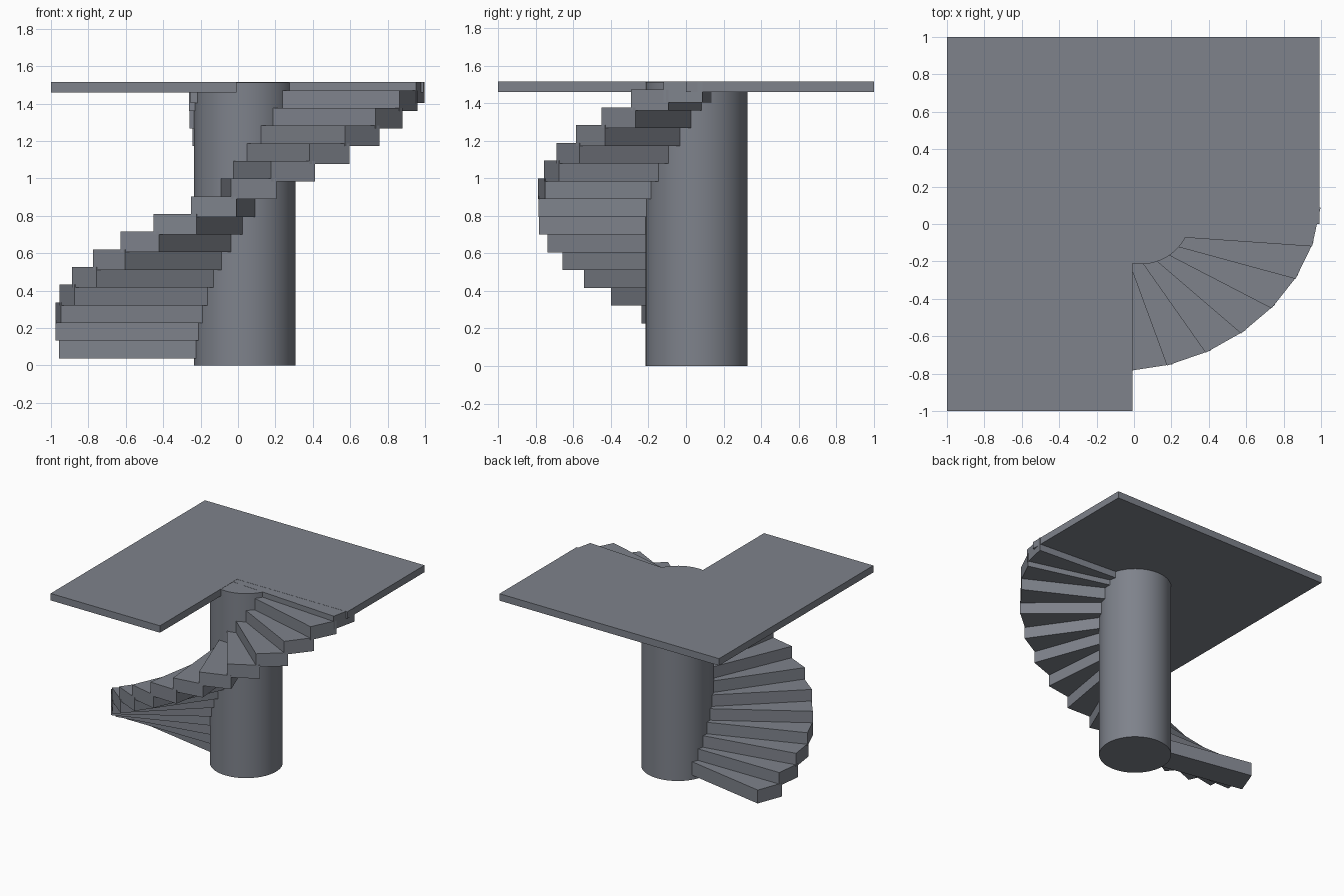
import bpy, bmesh
from math import sin, cos, radians, hypot, atan2

if "Cube" in bpy.data.objects:
    bpy.data.objects.remove(bpy.data.objects["Cube"])

TOP = 1.515

# dark slate grey
slate = bpy.data.materials.new("slate")
slate.diffuse_color = (0.21, 0.225, 0.26, 1)
slate.use_nodes = True
slate.node_tree.nodes["Principled BSDF"].inputs["Base Color"].default_value = slate.diffuse_color


def prism(name, pts, z0, z1):
    """Extrude a flat outline upwards into a closed solid."""
    bm = bmesh.new()
    base = bm.faces.new([bm.verts.new((x, y, z0)) for x, y in pts])
    ext = bmesh.ops.extrude_face_region(bm, geom=[base])
    for v in ext["geom"]:
        if isinstance(v, bmesh.types.BMVert):
            v.co.z = z1
    bmesh.ops.recalc_face_normals(bm, faces=bm.faces)
    me = bpy.data.meshes.new(name)
    bm.to_mesh(me)
    bm.free()
    me.materials.append(slate)
    ob = bpy.data.objects.new(name, me)
    bpy.context.collection.objects.link(ob)
    return ob


def stair_point(u, v, deg):
    """Point at length u and side offset v on a tread; the sweep is an oval."""
    r = hypot(u, v)
    a = radians(deg) + atan2(v, u)
    return (0.012 + 0.988 * r * sin(a), 0.051 - 0.84 * r * cos(a + radians(6.2)))


# central column, its top just under the landing surface
H = TOP - 0.002
bpy.ops.mesh.primitive_cylinder_add(vertices=64, radius=0.271, depth=H,
                                    location=(0.036, 0.056, H / 2))
column = bpy.context.object
column.name = "column"
column.data.materials.append(slate)
bpy.ops.object.shade_smooth_by_angle()

# L-shaped upper landing
prism("landing", [(-1, -1), (-0.008, -1), (-0.008, 0), (0.992, 0), (0.992, 1), (-1, 1)],
      1.458, TOP)

# straight treads winding round the column, the last one level with the landing
for i in range(16):
    deg = -108.3 + 12.5 * i
    z = min(0.038 + 0.0945 * i, TOP - 0.111)
    corners = [(-0.25, -0.124), (0.992, -0.124), (0.992, 0.124), (-0.25, 0.124)]
    prism(f"tread_{i + 1:02d}", [stair_point(u, v, deg) for u, v in corners], z, z + 0.11)
